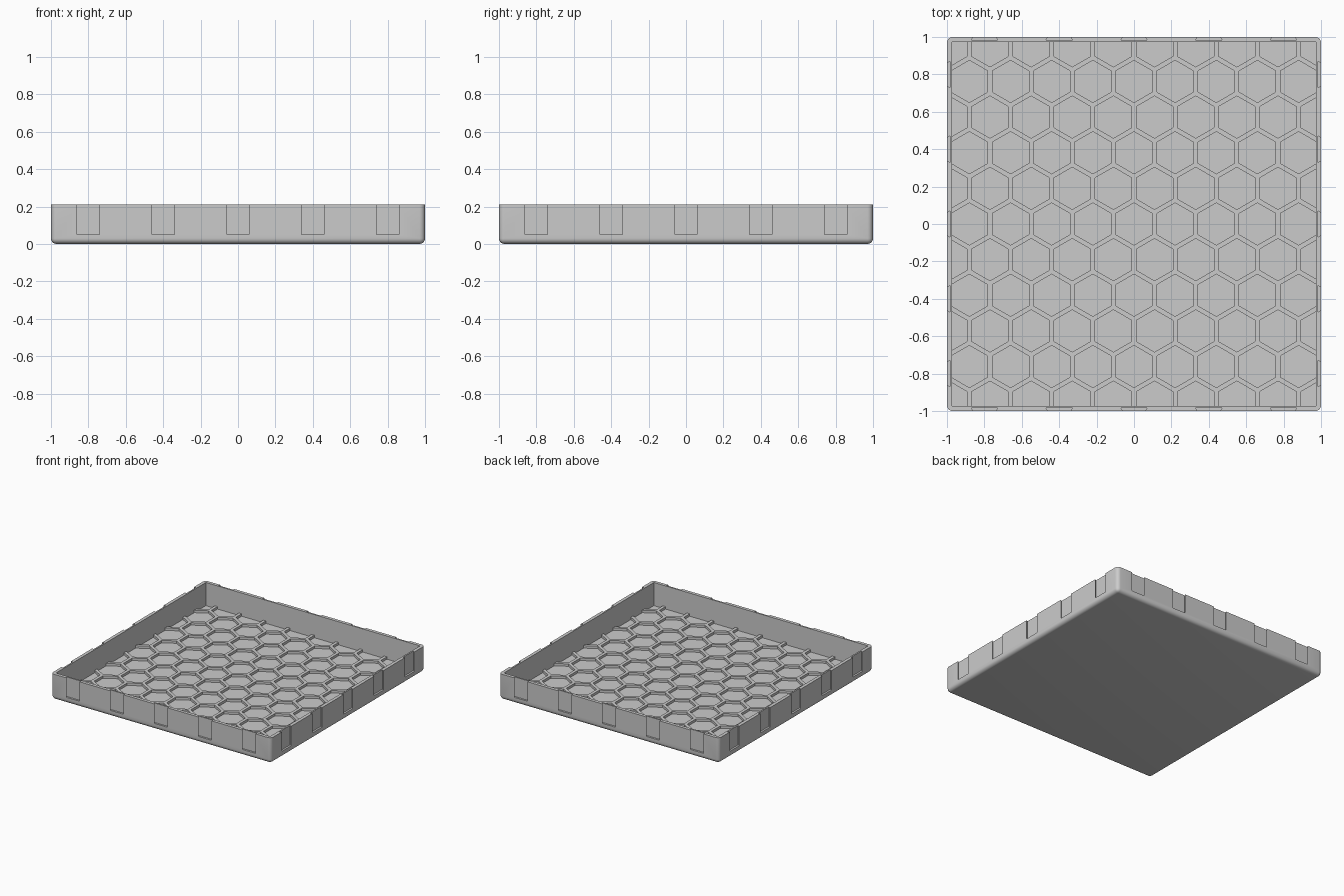
import bpy, bmesh, math
from mathutils import Matrix

if "Cube" in bpy.data.objects:
    bpy.data.objects.remove(bpy.data.objects["Cube"], do_unlink=True)

HEIGHT = 0.21
INNER = 0.973       # half width of the cavity
PIT_Z = 0.02        # bottom of the honeycomb cells
FLOOR_Z = 0.04      # top of the honeycomb ribs
PITCH = 0.22        # spacing of the cells
RIB = 0.025         # rib thickness

grey = bpy.data.materials.new("light_grey_plastic")
grey.use_nodes = True
grey.diffuse_color = (0.6, 0.6, 0.6, 1)
grey.node_tree.nodes["Principled BSDF"].inputs["Base Color"].default_value = (0.6, 0.6, 0.6, 1)


def to_object(name, bm):
    bmesh.ops.recalc_face_normals(bm, faces=bm.faces)
    mesh = bpy.data.meshes.new(name)
    bm.to_mesh(mesh)
    bm.free()
    mesh.materials.append(grey)
    obj = bpy.data.objects.new(name, mesh)
    bpy.context.collection.objects.link(obj)
    return obj


def add_box(bm, half, z0, z1):
    m = Matrix.Translation((0, 0, (z0 + z1) / 2)) @ Matrix.Diagonal((2 * half, 2 * half, z1 - z0, 1))
    bmesh.ops.create_cube(bm, size=1, matrix=m)


def add_prism(bm, outline, z0, z1):
    face = bm.faces.new([bm.verts.new((x, y, z0)) for x, y in outline])
    top = bmesh.ops.extrude_face_region(bm, geom=[face])["geom"]
    for v in top:
        if isinstance(v, bmesh.types.BMVert):
            v.co.z = z1


def subtract(obj, bm):
    cutter = to_object("cutter", bm)
    cutter.hide_render = True
    mod = obj.modifiers.new("cut", "BOOLEAN")
    mod.operation, mod.solver, mod.object = "DIFFERENCE", "EXACT", cutter
    bpy.context.view_layer.objects.active = obj
    bpy.ops.object.modifier_apply(modifier=mod.name)
    bpy.data.objects.remove(cutter, do_unlink=True)


# Tray body: box with rounded corners and lower edge
bm = bmesh.new()
add_box(bm, 1, 0, HEIGHT)
round_edges = [e for e in bm.edges if min(v.co.z for v in e.verts) < 0.01]
bmesh.ops.bevel(bm, geom=round_edges, offset=0.03, segments=5, profile=0.5, affect="EDGES")
tray = to_object("tray_body", bm)

# Cavity
bm = bmesh.new()
add_box(bm, INNER, PIT_Z, HEIGHT + 0.1)
subtract(tray, bm)

# Dovetail slots, five on each side
bm = bmesh.new()
for side in range(4):
    turn = Matrix.Rotation(side * math.pi / 2, 2)
    for i in range(-2, 3):
        c = i * 0.4
        profile = [(c - 0.053, -1.01), (c + 0.053, -1.01), (c + 0.07, -0.985), (c - 0.07, -0.985)]
        add_prism(bm, [(turn[0][0] * x + turn[0][1] * y, turn[1][0] * x + turn[1][1] * y)
                       for x, y in profile], 0.05, HEIGHT + 0.05)
subtract(tray, bm)

# Honeycomb ribs on the floor
bm = bmesh.new()
add_box(bm, INNER + 0.005, PIT_Z - 0.005, FLOOR_Z)
ribs = to_object("honeycomb_ribs", bm)
bm = bmesh.new()
radius = (PITCH - RIB) / math.sqrt(3)
row_step = PITCH * math.sqrt(3) / 2
for row in range(-6, 7):
    for col in range(-6, 7):
        cx, cy = (col + 0.5 * (row % 2)) * PITCH, row * row_step
        if max(abs(cx), abs(cy)) > INNER + radius:
            continue
        angles = [math.radians(30 + 60 * k) for k in range(6)]
        add_prism(bm, [(cx + radius * math.cos(a), cy + radius * math.sin(a)) for a in angles],
                  PIT_Z - 0.1, FLOOR_Z + 0.1)
subtract(ribs, bm)

# Smooth the rounded edges only
for obj in (tray, ribs):
    bpy.ops.object.select_all(action="DESELECT")
    obj.select_set(True)
    bpy.context.view_layer.objects.active = obj
    bpy.ops.object.shade_smooth_by_angle(angle=math.radians(30))
